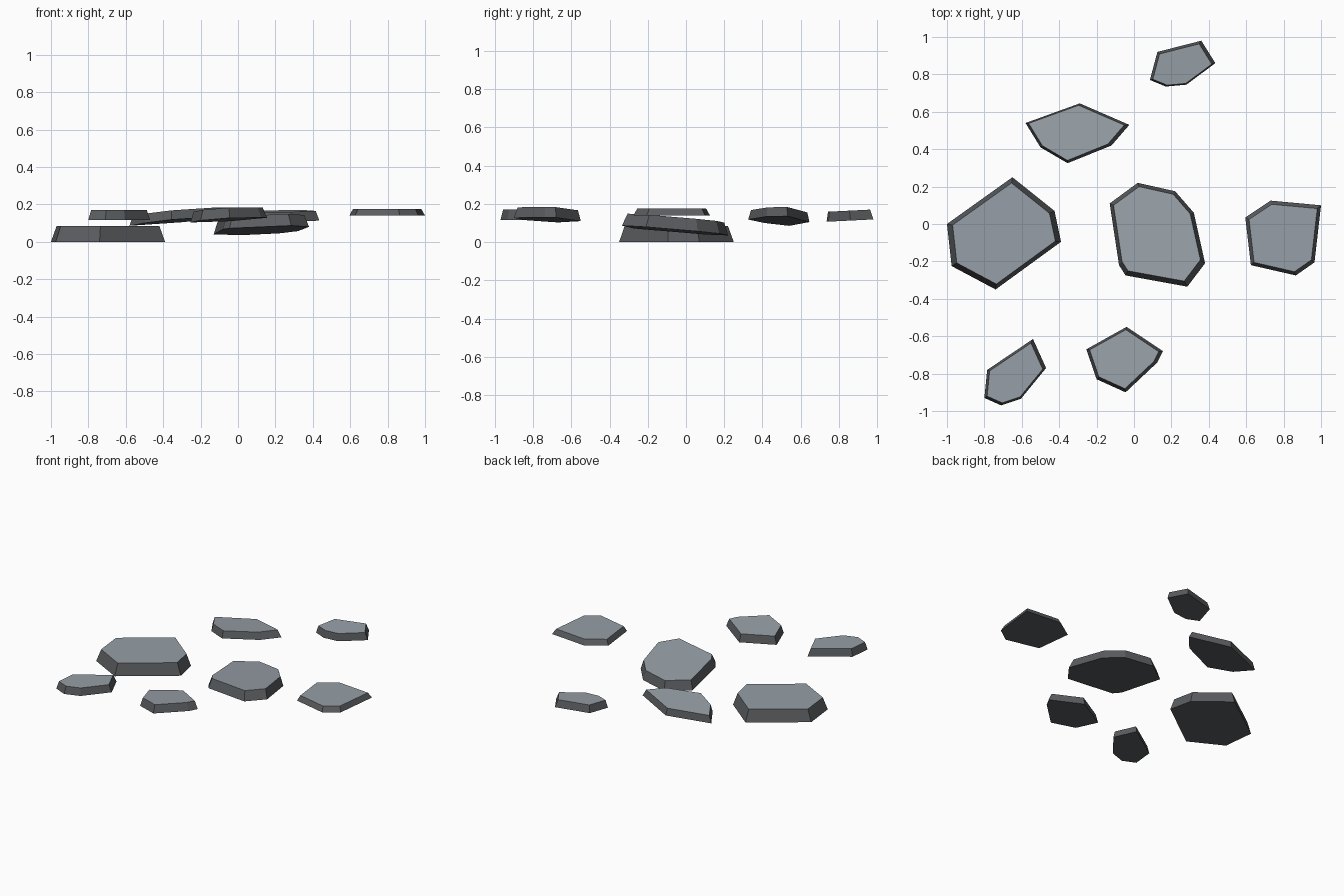
import bpy, bmesh
from mathutils import Vector

if "Cube" in bpy.data.objects:
    bpy.data.objects.remove(bpy.data.objects["Cube"])


def material(name, rgb):
    m = bpy.data.materials.new(name)
    m.diffuse_color = (*rgb, 1)
    m.use_nodes = True
    m.node_tree.nodes["Principled BSDF"].inputs["Base Color"].default_value = m.diffuse_color
    return m


rim_mat = material("dark stone", (0.102, 0.109, 0.116))
top_mat = material("pale stone", (0.31, 0.347, 0.385))


def slab(name, outline, plane, thick, shrink=0.9):
    """Bevelled slab: base outline on plane z = c + a*x + b*y, smaller top."""
    c, a, b = plane
    up = Vector((-a, -b, 1)).normalized()
    base = [Vector((x, y, c + a * x + b * y)) for x, y in outline]
    mid = sum(base, Vector()) / len(base)
    bm = bmesh.new()
    low = [bm.verts.new(p) for p in base]
    high = [bm.verts.new(mid + (p - mid) * shrink + up * thick) for p in base]
    bm.faces.new(low)
    bm.faces.new(high).material_index = 1
    for i in range(len(low)):
        j = (i + 1) % len(low)
        bm.faces.new((low[i], low[j], high[j], high[i]))
    bmesh.ops.recalc_face_normals(bm, faces=bm.faces)
    me = bpy.data.meshes.new(name)
    bm.to_mesh(me)
    bm.free()
    me.materials.append(rim_mat)
    me.materials.append(top_mat)
    bpy.context.collection.objects.link(bpy.data.objects.new(name, me))


# Large ground slab on the left
slab("large_left_slab", [(-.65, .25), (-.425, .07), (-.39, -.095), (-.74, -.35),
                         (-.975, -.225), (-1, 0)], (0, 0, 0), .085)
# Large tilted slab in the middle
slab("middle_slab", [(.02, .22), (.22, .175), (.32, .06), (.38, -.21), (.285, -.335),
                     (-.045, -.275), (-.08, -.22), (-.13, .11)], (.052, .03, -.078), .065, .91)
# Thin slab on the right
slab("right_slab", [(.73, .125), (1, .1), (.965, -.205), (.865, -.275),
                    (.625, -.22), (.595, .035)], (.14, 0, 0), .036)
# Tilted slab behind
slab("back_left_slab", [(-.29, .645), (-.025, .53), (-.12, .42), (-.355, .325),
                        (-.5, .41), (-.58, .54)], (.17, .09, -.06), .05, .92)
# Small slab at the far back
slab("far_back_slab", [(.36, .98), (.435, .86), (.28, .745), (.17, .735),
                       (.085, .77), (.125, .92)], (.07, 0, .05), .052)
# Small slab at the front left
slab("front_left_slab", [(-.54, -.615), (-.47, -.77), (-.605, -.935), (-.71, -.97),
                         (-.8, -.93), (-.785, -.78)], (.117, 0, 0), .053)
# Tilted slab at the front
slab("front_slab", [(-.04, -.55), (.155, -.68), (.125, -.74), (-.045, -.9),
                    (-.2, -.83), (-.255, -.67)], (.085, .06, -.05), .056)
